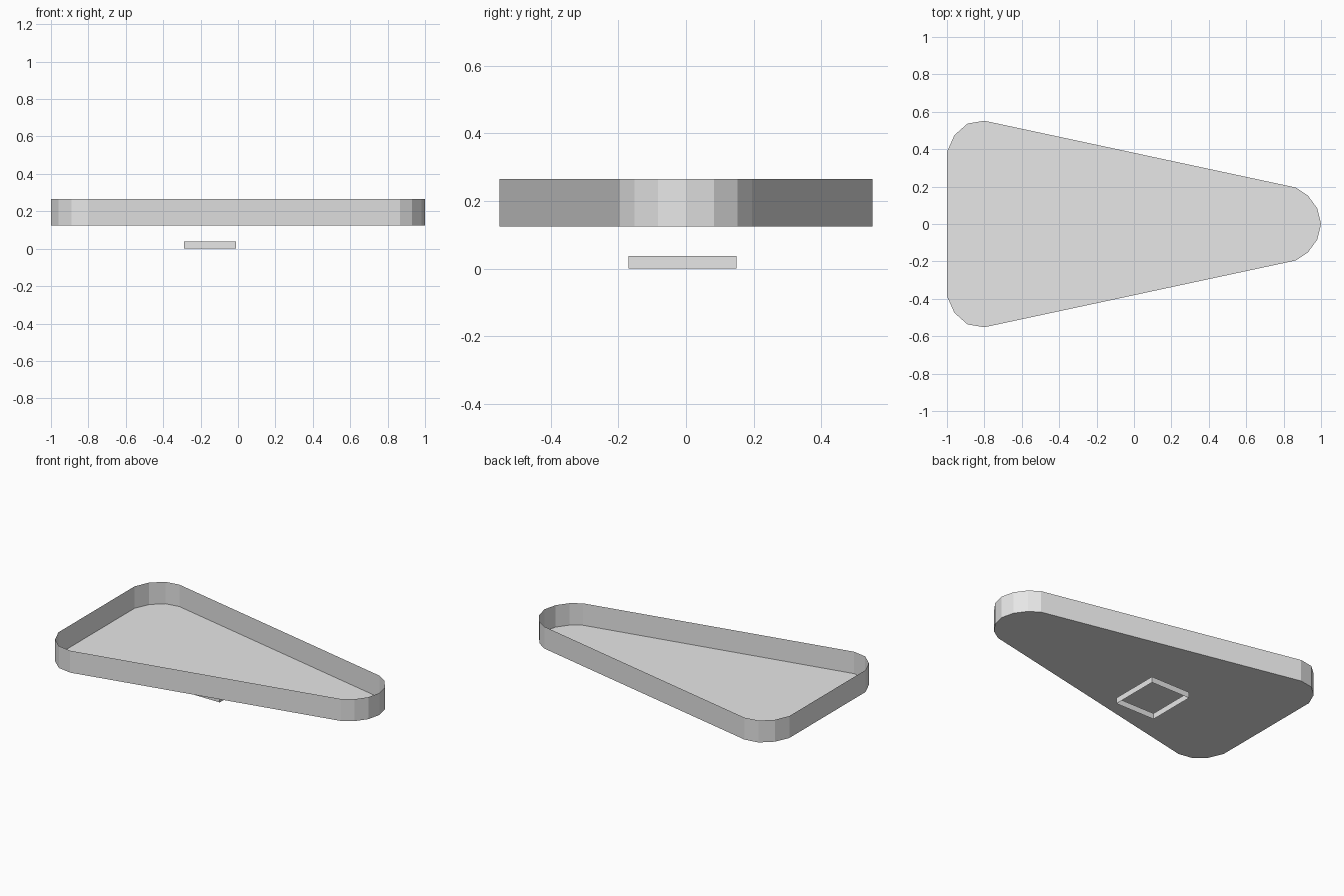
import bpy
import bmesh

cube = bpy.data.objects.get("Cube")
if cube:
    bpy.data.objects.remove(cube, do_unlink=True)

grey = bpy.data.materials.new("light_grey")
grey.use_nodes = True
colour = (0.8, 0.8, 0.8, 1.0)
grey.diffuse_color = colour
grey.node_tree.nodes["Principled BSDF"].inputs["Base Color"].default_value = colour


def thin_shell(name, outline, bottom, top, floor):
    """Sheet walls raised from an outline, with an optional floor."""
    bm = bmesh.new()
    low = [bm.verts.new((x, y, bottom)) for x, y in outline]
    high = [bm.verts.new((x, y, top)) for x, y in outline]
    count = len(outline)
    for i in range(count):
        j = (i + 1) % count
        bm.faces.new((low[i], low[j], high[j], high[i]))
    if floor:
        bm.faces.new(low[::-1])
    mesh = bpy.data.meshes.new(name)
    bm.to_mesh(mesh)
    bm.free()
    mesh.materials.append(grey)
    obj = bpy.data.objects.new(name, mesh)
    bpy.context.scene.collection.objects.link(obj)
    return obj


# Tapered tray: half outline from the nose to the wide end, then mirrored
half = [(0.98, 0.083), (0.93, 0.152), (0.865, 0.195),
        (-0.8, 0.552), (-0.89, 0.537), (-0.96, 0.475), (-1.0, 0.385)]
outline = [(1.0, 0.0)] + half + [(x, -y) for x, y in reversed(half)]
thin_shell("tray", outline, 0.125, 0.265, True)

# Open square frame floating beneath the tray
frame = [(-0.01, -0.17), (-0.01, 0.15), (-0.29, 0.15), (-0.29, -0.17)]
thin_shell("lower_frame", frame, 0.0, 0.038, False)
